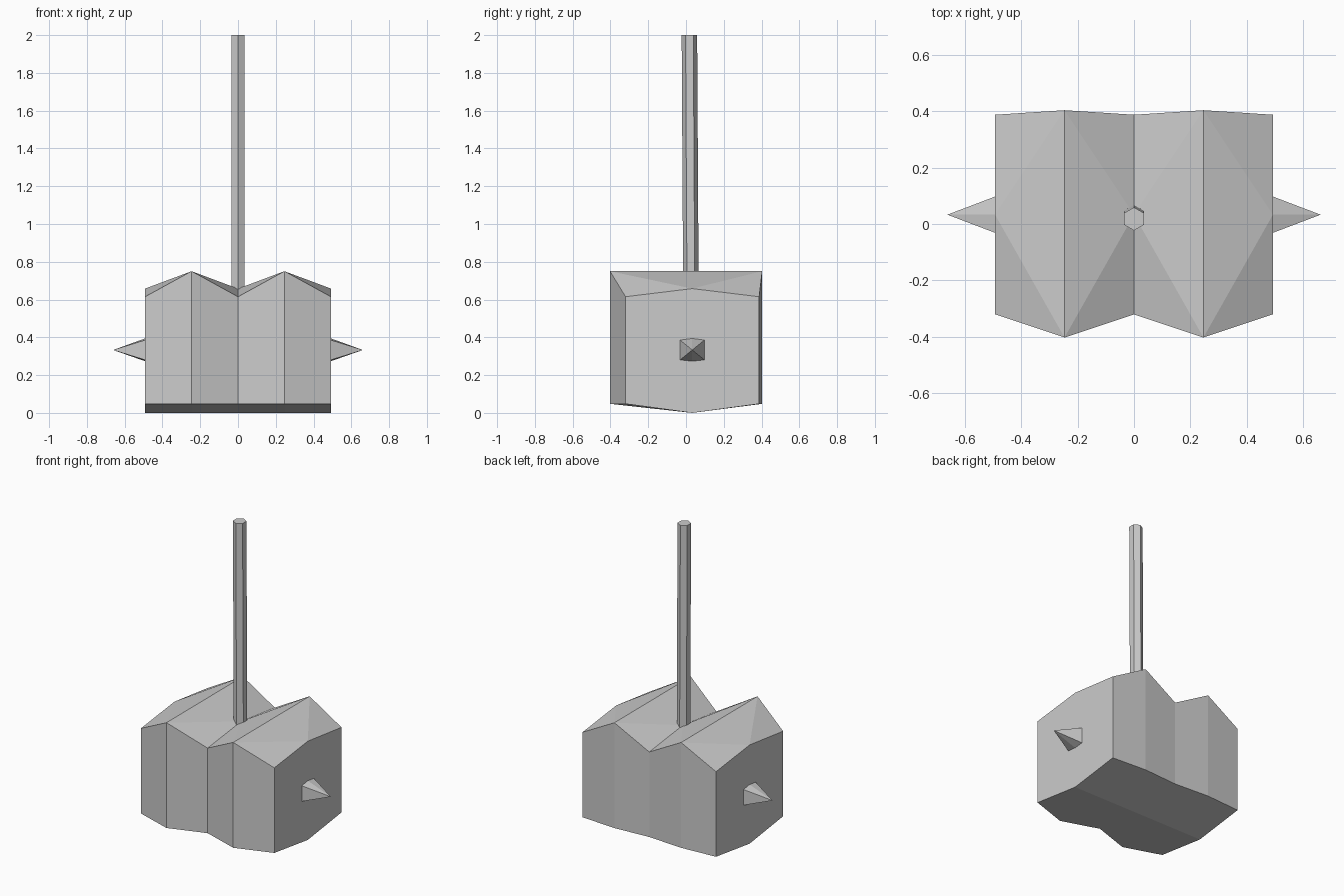
import bpy
import math

if "Cube" in bpy.data.objects:
    bpy.data.objects.remove(bpy.data.objects["Cube"])

MID = 0.033  # y of the handle, spikes and body crease


def make(name, verts, faces):
    mesh = bpy.data.meshes.new(name)
    mesh.from_pydata(verts, [], faces)
    mesh.update()
    obj = bpy.data.objects.new(name, mesh)
    bpy.context.collection.objects.link(obj)
    return obj


# Hammer head: five cross-sections, alternating valley and ridge
def section(x, ridge):
    front, back, top = (-0.402, 0.403, 0.75) if ridge else (-0.32, 0.387, 0.615)
    mid_top = 0.75 if ridge else 0.658
    return [(x, front, 0.048), (x, front, top), (x, MID, mid_top),
            (x, back, top), (x, back, 0.048), (x, MID, 0)]


verts, faces = [], []
for i in range(5):
    verts += section(-0.492 + 0.246 * i, i % 2 == 1)
for i in range(4):
    a, b = 6 * i, 6 * (i + 1)
    for j in (0, 3, 4, 5):
        k = (j + 1) % 6
        faces.append((a + j, a + k, b + k, b + j))
    # roof slopes fan from the two ridge ends to the middle of the valley
    r, v = (b, a) if i % 2 == 0 else (a, b)
    roof = [(r + 1, v + 1, v + 2), (r + 1, v + 2, r + 2),
            (r + 2, v + 2, r + 3), (r + 3, v + 2, v + 3)]
    faces += [f if r == a else f[::-1] for f in roof]
faces += [(5, 4, 3, 2, 1, 0), tuple(range(24, 30))]
# face winding is unified outward below
head = make("hammer_head", verts, faces)

# Side spikes: six-sided pyramids
outline = [(-0.065, 0.053), (0, 0.062), (0.065, 0.053),
           (0.065, -0.053), (0, -0.06), (-0.065, -0.053)]
spikes = []
for side, name in ((1, "right_spike"), (-1, "left_spike")):
    pts = [(side * 0.49, MID + y, 0.333 + z) for y, z in outline]
    pts.append((side * 0.661, MID, 0.333))
    tris = [(i, (i + 1) % 6, 6) for i in range(6)] + [tuple(range(5, -1, -1))]
    spikes.append(make(name, pts, tris))

# Handle: slightly leaning hexagonal shaft
ring = [(0.041 * math.sin(math.pi / 3 * i), 0.041 * math.cos(math.pi / 3 * i))
        for i in range(6)]
pts = [(x, y + cy, z) for cy, z in ((0.026, 0.64), (0.018, 2.0)) for x, y in ring]
sides = [(i, (i + 1) % 6, (i + 1) % 6 + 6, i + 6) for i in range(6)]
handle = make("handle", pts, sides + [tuple(range(5, -1, -1)), tuple(range(6, 12))])

# Consistent outward normals
import bmesh
for obj in [head, handle] + spikes:
    bm = bmesh.new()
    bm.from_mesh(obj.data)
    bmesh.ops.recalc_face_normals(bm, faces=bm.faces)
    bm.to_mesh(obj.data)
    bm.free()
